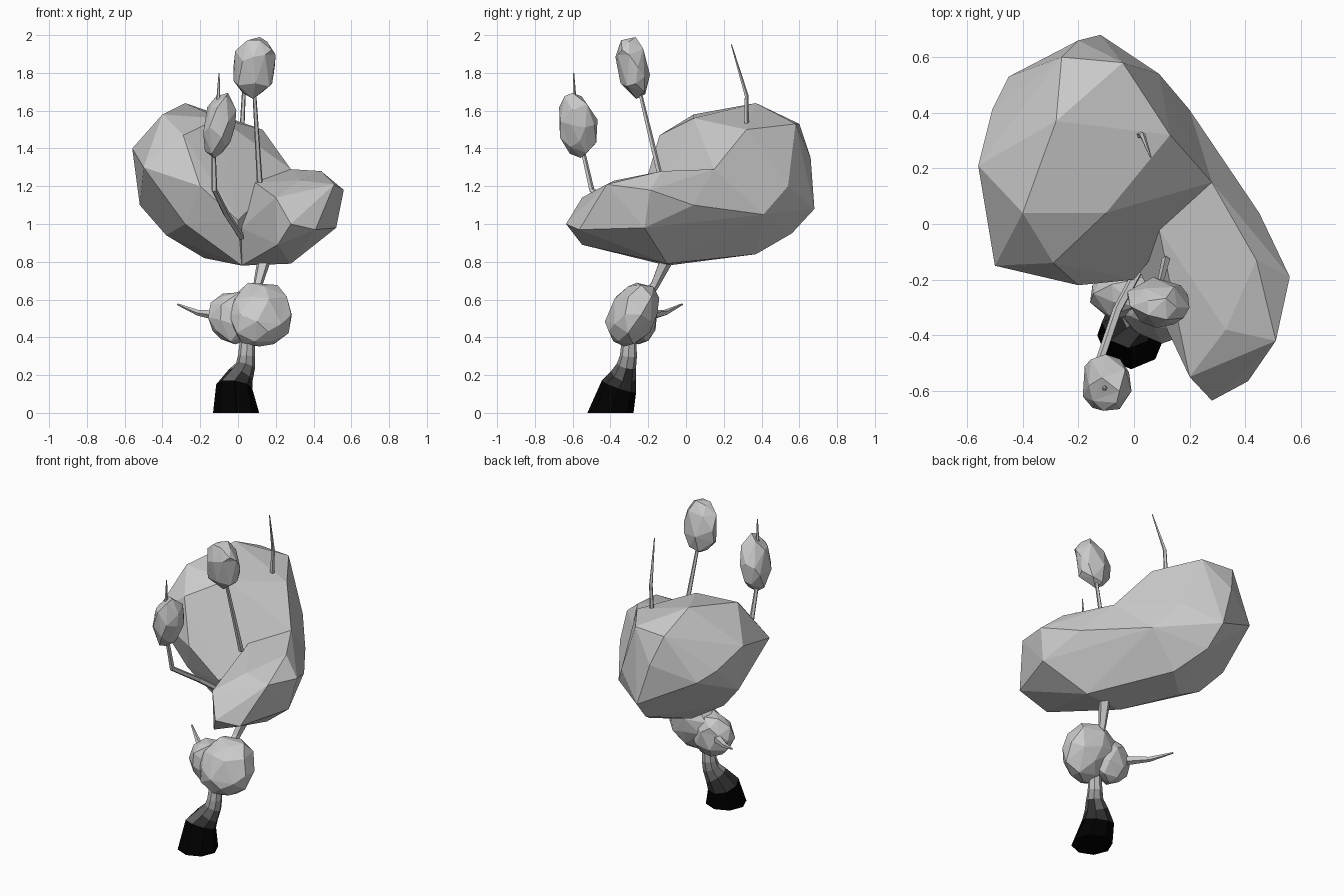
import bpy, bmesh, random
from mathutils import Vector

if "Cube" in bpy.data.objects:
    bpy.data.objects.remove(bpy.data.objects["Cube"])

random.seed(4)
V = Vector


def finish(name, bm):
    bmesh.ops.recalc_face_normals(bm, faces=bm.faces)
    mesh = bpy.data.meshes.new(name)
    bm.to_mesh(mesh)
    bm.free()
    obj = bpy.data.objects.new(name, mesh)
    bpy.context.collection.objects.link(obj)
    return obj


def hull(name, corners):
    """Faceted convex lobe stretched over a few corner points."""
    bm = bmesh.new()
    for c in corners:
        bm.verts.new(c)
    res = bmesh.ops.convex_hull(bm, input=bm.verts)
    junk = {g for g in res["geom_interior"] + res["geom_unused"]
            if isinstance(g, bmesh.types.BMVert)}
    bmesh.ops.delete(bm, geom=list(junk), context='VERTS')
    return finish(name, bm)


def clump(name, centre, radii, axis=(0, 0, 1), jitter=0.07, keep=1.0):
    """Irregular low-poly ball, optionally leaning along an axis."""
    bm = bmesh.new()
    bmesh.ops.create_icosphere(bm, subdivisions=2, radius=1)
    lean = V(axis) / axis[2]
    for v in bm.verts:
        p = v.co * (1 + random.uniform(-jitter, jitter))
        v.co = V((p.x * radii[0], p.y * radii[1], 0)) + lean * p.z * radii[2] + V(centre)
    obj = finish(name, bm)
    if keep < 1:
        obj.modifiers.new("facets", 'DECIMATE').ratio = keep
    return obj


def limb(name, path, sides):
    """Tapered tube through (x, y, z, radius) points; rings follow the path."""
    bm = bmesh.new()
    pts = [V(p[:3]) for p in path]
    rings = []
    for i, p in enumerate(path):
        d = pts[min(i + 1, len(pts) - 1)] - pts[max(i - 1, 0)]
        if i == 0 and sides > 5:
            d = V((0, 0, 1))          # flat foot
        q = V((0, 0, 1)).rotation_difference(d)
        circle = bmesh.ops.create_circle(bm, segments=sides, radius=p[3])["verts"]
        for v in circle:
            v.co = pts[i] + q @ v.co
        rings.append(circle)
    for a, b in zip(rings, rings[1:]):
        for k in range(sides):
            n = (k + 1) % sides
            bm.faces.new((a[k], a[n], b[n], b[k]))
    bm.faces.new(rings[0][::-1])
    bm.faces.new(rings[-1])
    return finish(name, bm)


# Trunk, black at the foot and fading to grey
trunk = limb("trunk", [(-.01, -.4, 0, .122), (-.02, -.355, .14, .096),
                       (.015, -.33, .2, .07), (.04, -.315, .25, .052),
                       (.045, -.305, .3, .045), (.05, -.3, .4, .038)], 8)
for i, g in enumerate((0, .03, .12, .3, .5)):
    mat = bpy.data.materials.new(f"trunk_shade_{i}")
    mat.diffuse_color = (g, g, g, 1)
    mat.use_nodes = True
    mat.node_tree.nodes["Principled BSDF"].inputs["Base Color"].default_value = mat.diffuse_color
    trunk.data.materials.append(mat)
for f in trunk.data.polygons:
    f.material_index = sum(f.center.z > z for z in (.12, .2, .25, .3))

# Lower foliage with side lobe and twig
clump("lower_foliage", (.115, -.28, .52), (.17, .135, .175), (0, .05, .18), keep=.8)
clump("lower_side_lobe", (-.015, -.25, .505), (.145, .1, .14), keep=.7)
limb("lower_twig", [(-.1, -.19, .515, .028), (-.21, -.11, .53, .016),
                    (-.32, -.02, .575, .005)], 5)
limb("upper_branch", [(.09, -.22, .6, .028), (.105, -.165, .68, .025),
                      (.14, -.1, .82, .038)], 5)

# Big canopy: tall rear lobe and long front lobe
hull("canopy_rear", [
    (-.28, .37, 1.64), (-.4, .04, 1.58), (-.1, .04, 1.56), (-.26, .6, 1.53),
    (-.04, .58, 1.53), (.13, .32, 1.5), (-.56, .21, 1.4), (-.5, -.15, 1.3),
    (-.29, -.14, 1.47), (-.2, -.22, 1.2), (0, -.2, 1.02), (.02, -.1, .78),
    (.28, .15, 1.29), (.09, .54, 1.2), (-.12, .68, 1.08), (-.2, .66, 1.35),
    (-.45, .53, 1.25), (-.52, .2, 1.1), (-.38, .15, .94), (-.18, .2, .82),
    (-.1, .56, .95), (0, .37, .84), (.2, .41, 1.05), (-.51, .41, 1.3),
    (-.28, -.12, 1.0)])
hull("canopy_front", [
    (.09, -.02, 1.22), (.28, .15, 1.29), (.44, -.13, 1.28), (.33, -.38, 1.23),
    (.56, -.19, 1.18), (.45, .04, 1.1), (.51, -.42, 1.21), (.41, -.565, .97),
    (.52, -.22, .98), (.28, -.635, 1.0), (.2, -.55, 1.14), (.21, -.55, .89),
    (.28, -.1, .79), (.02, -.1, .78), (.02, -.17, .98), (.2, .41, 1.05),
    (0, .37, .84)])

# Stalked pods rising from the canopy
limb("tall_stalk", [(.115, -.13, 1.22, .016), (.085, -.25, 1.72, .01)], 5)
clump("tall_pod", (.09, -.28, 1.83), (.115, .085, .17), (.02, -.05, .33), keep=.6)
limb("bent_stalk", [(.02, -.16, .93, .018), (-.06, -.31, 1.05, .017),
                    (-.125, -.5, 1.18, .016), (-.13, -.55, 1.4, .012)], 5)
clump("bent_pod", (-.1, -.573, 1.525), (.085, .105, .168), (.05, -.03, .33), keep=.6)

# Bare twig tips
limb("pod_twig", [(-.105, -.59, 1.65, .011), (-.1, -.595, 1.8, .003)], 5)
limb("rear_twig", [(.02, .32, 1.48, .014), (.03, .32, 1.68, .011),
                   (.06, .24, 1.95, .003)], 5)
